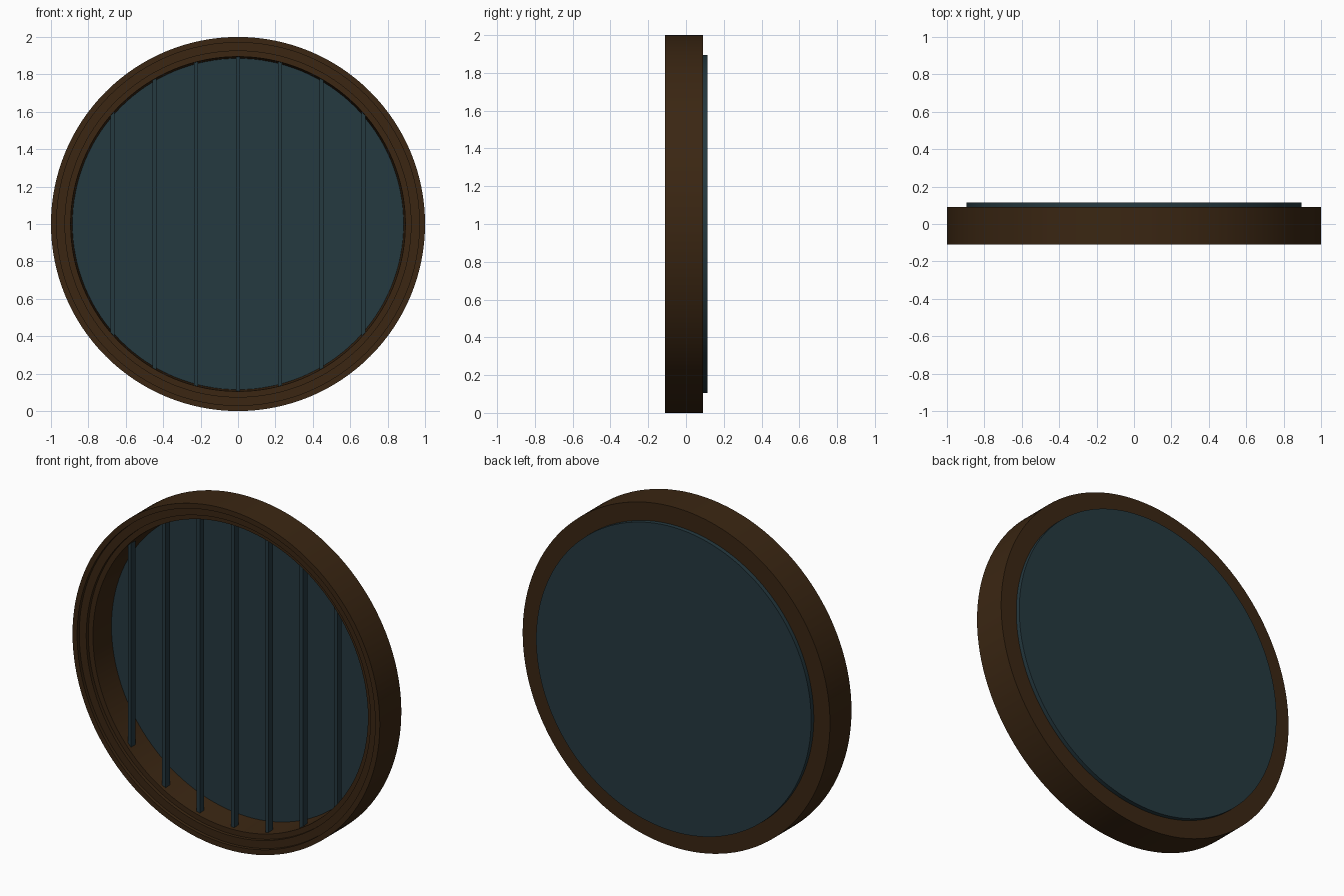
import bpy, bmesh, math

if "Cube" in bpy.data.objects:
    bpy.data.objects.remove(bpy.data.objects["Cube"])

def material(name, col):
    m = bpy.data.materials.new(name)
    m.diffuse_color = (*col, 1)
    m.use_nodes = True
    m.node_tree.nodes["Principled BSDF"].inputs["Base Color"].default_value = m.diffuse_color
    return m

wood = material("dark brown", (0.043, 0.0195, 0.0062))
teal = material("dark teal", (0.0185, 0.041, 0.051))
CZ = 1.0
SEG = 128
R_IN = 0.895

def finish(bm, name, mat):
    bmesh.ops.recalc_face_normals(bm, faces=bm.faces)
    me = bpy.data.meshes.new(name)
    bm.to_mesh(me)
    bm.free()
    me.materials.append(mat)
    ob = bpy.data.objects.new(name, me)
    bpy.context.collection.objects.link(ob)
    ob.select_set(True)
    bpy.context.view_layer.objects.active = ob
    bpy.ops.object.shade_smooth_by_angle(angle=math.radians(30))
    ob.select_set(False)
    return ob

def lathe(name, profile, mat, closed):
    """Spin (radius, y) points round the horizontal y axis."""
    bm = bmesh.new()
    rings = []
    for i in range(SEG):
        a = 2 * math.pi * i / SEG
        rings.append([bm.verts.new((r * math.cos(a), y, CZ + r * math.sin(a))) for r, y in profile])
    n = len(profile)
    for i in range(SEG):
        p, q = rings[i], rings[(i + 1) % SEG]
        for j in range(n if closed else n - 1):
            k = (j + 1) % n
            bm.faces.new((p[j], p[k], q[k], q[j]))
    if not closed:  # cap both ends of a solid disc
        bm.faces.new([r[0] for r in rings])
        bm.faces.new([r[-1] for r in rings])
    return finish(bm, name, mat)

# stepped round frame
lathe("frame", [(1, -0.11), (1, 0.09), (R_IN - 0.01, 0.09), (R_IN, -0.07),
                (0.925, -0.07), (0.925, -0.09), (0.97, -0.09), (0.97, -0.11)], wood, True)

# backing panel
lathe("back_panel", [(R_IN, 0.088), (R_IN, 0.115)], teal, False)

# vertical bars, each cut to the round opening
for i in range(-3, 4):
    x = i * 0.2237
    h = math.sqrt(0.9 ** 2 - x ** 2)
    bm = bmesh.new()
    bmesh.ops.create_cube(bm, size=1)
    for v in bm.verts:
        v.co = (x + v.co.x * 0.022, -0.03 + v.co.y * 0.04, CZ + v.co.z * 2 * h)
    finish(bm, "bar_%d" % (i + 4), teal)
